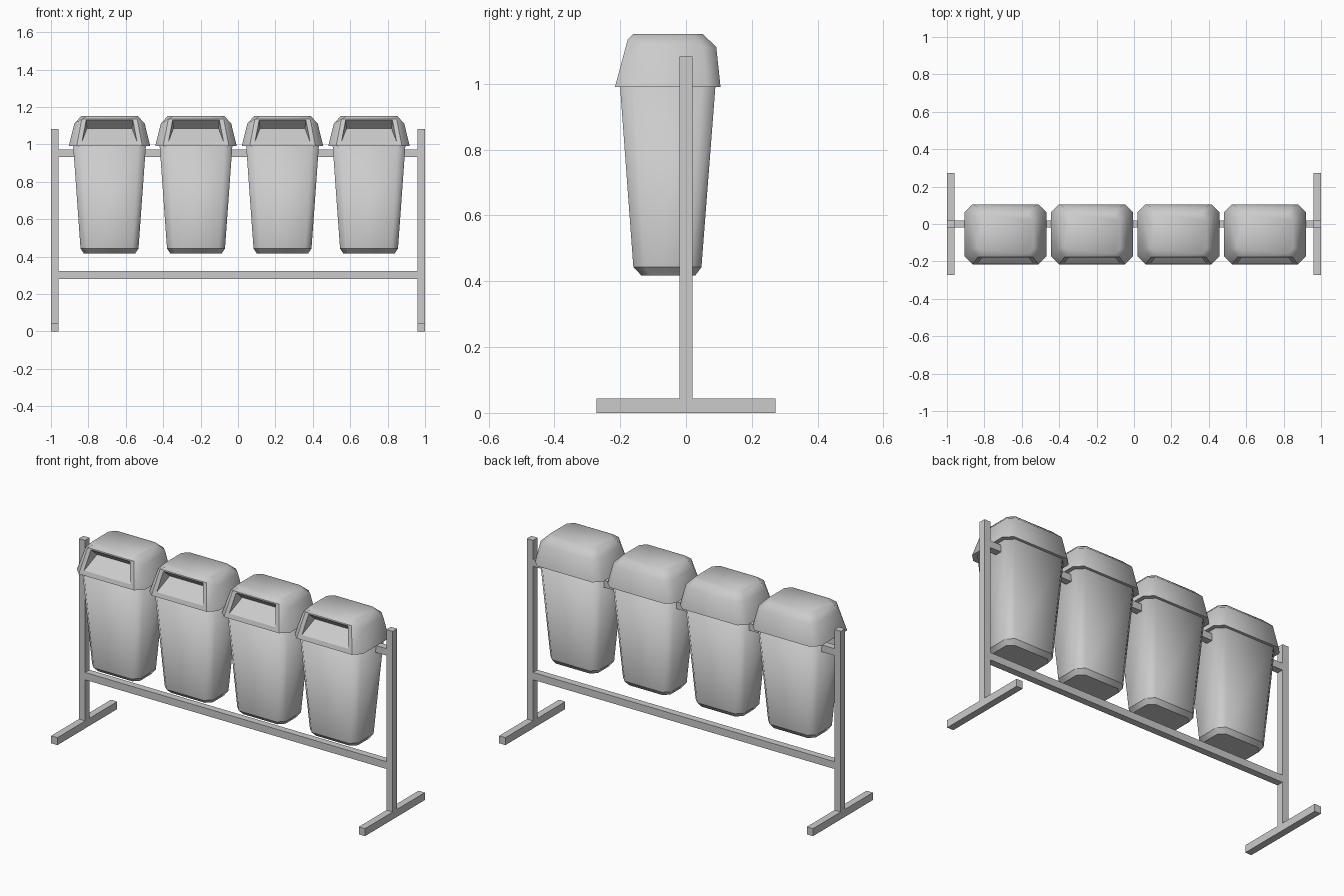
import bpy, bmesh, math

if "Cube" in bpy.data.objects:
    bpy.data.objects.remove(bpy.data.objects["Cube"])


def make_object(name, bm, sharp_angle=None):
    bmesh.ops.recalc_face_normals(bm, faces=bm.faces)
    if sharp_angle:
        for f in bm.faces:
            f.smooth = True
        for e in bm.edges:
            if len(e.link_faces) == 2 and e.calc_face_angle(0) > math.radians(sharp_angle):
                e.smooth = False
    mesh = bpy.data.meshes.new(name)
    bm.to_mesh(mesh)
    bm.free()
    ob = bpy.data.objects.new(name, mesh)
    bpy.context.collection.objects.link(ob)
    return ob


def box(name, lo, hi):
    bm = bmesh.new()
    bmesh.ops.create_cube(bm, size=1)
    for v in bm.verts:
        v.co = [a + (c + 0.5) * (b - a) for a, b, c in zip(lo, hi, v.co)]
    return make_object(name, bm)


def ring(bm, hx, y0, y1, z, c, z_front=None):
    # rectangle with cut corners; first two points are the front edge
    zf = z if z_front is None else z_front
    pts = [(-hx + c, y0, zf), (hx - c, y0, zf), (hx, y0 + c, z), (hx, y1 - c, z),
           (hx - c, y1, z), (-hx + c, y1, z), (-hx, y1 - c, z), (-hx, y0 + c, z)]
    return [bm.verts.new(p) for p in pts]


def loft(bm, rings):
    # returns the front face of each band
    fronts = []
    for a, b in zip(rings, rings[1:]):
        for i in range(8):
            j = (i + 1) % 8
            f = bm.faces.new((a[i], a[j], b[j], b[i]))
            if i == 0:
                fronts.append(f)
    bm.faces.new(rings[0])
    bm.faces.new(rings[-1])
    return fronts


def bin_body():
    bm = bmesh.new()
    loft(bm, [ring(bm, 0.138, -0.135, 0.028, 0.417, 0.03),
              ring(bm, 0.155, -0.160, 0.047, 0.443, 0.035),
              ring(bm, 0.195, -0.201, 0.090, 1.0, 0.04)])
    for f in bm.faces:
        f.smooth = True
    for e in bm.edges:
        # crisp edges around the bottom bevel
        if all(v.co.z < 0.45 for v in e.verts) and abs(e.verts[0].co.z - e.verts[1].co.z) < 0.01:
            e.smooth = False
    return make_object("bin_body", bm)


def bin_lid():
    bm = bmesh.new()
    rings = [ring(bm, 0.218, -0.216, 0.105, 0.99, 0.042),
             ring(bm, 0.188, -0.177, 0.092, 1.112, 0.040, 1.135),
             ring(bm, 0.150, -0.160, 0.050, 1.152, 0.030)]
    front = loft(bm, rings)[0]
    bm.faces.remove(front)
    # slot: opening corners on the sloped front, then a wedge pocket behind
    slope = lambda z: -0.216 + (z - 0.99) * 0.039 / 0.145
    outer = [rings[0][0], rings[0][1], rings[1][1], rings[1][0]]
    hole = [bm.verts.new((x, slope(z), z)) for x, z in
            ((-0.147, 1.015), (0.147, 1.015), (0.125, 1.129), (-0.125, 1.129))]
    left, right = (bm.verts.new((x, -0.13, 1.085)) for x in (-0.12, 0.12))
    border = []
    for i in range(4):
        j = (i + 1) % 4
        border.append(bm.faces.new((outer[i], outer[j], hole[j], hole[i])))
    pocket = [bm.faces.new((hole[0], hole[1], right, left)),
              bm.faces.new((hole[3], hole[2], right, left)),
              bm.faces.new((hole[0], left, hole[3])),
              bm.faces.new((hole[1], right, hole[2]))]
    bm.normal_update()
    for f in pocket:
        for e in f.edges:
            e.smooth = False
    # keep the front panel crisp against the rounded shell
    for i in range(4):
        bm.edges.get((outer[i], outer[(i + 1) % 4])).smooth = False
    return make_object("bin_lid", bm, 58)


# side frames: post and foot
for side, sx in (("left", -1), ("right", 1)):
    x0, x1 = sorted((sx * 0.96, sx * 1.0))
    box(side + "_foot", (x0, -0.272, 0), (x1, 0.272, 0.043))
    box(side + "_post", (x0, -0.02, 0.043), (x1, 0.02, 1.083))

# cross rails
box("lower_rail", (-0.96, -0.02, 0.28), (0.96, 0.02, 0.322))
box("upper_rail", (-0.96, -0.02, 0.933), (0.96, 0.02, 0.973))

# row of four bins
for part in (bin_body(), bin_lid()):
    for i in range(4):
        ob = part if i == 0 else part.copy()
        if i:
            bpy.context.collection.objects.link(ob)
        ob.name = f"{part.name.split('.')[0].rstrip('_1')}_{i + 1}"
        ob.location.x = -0.687 + 0.4625 * i
